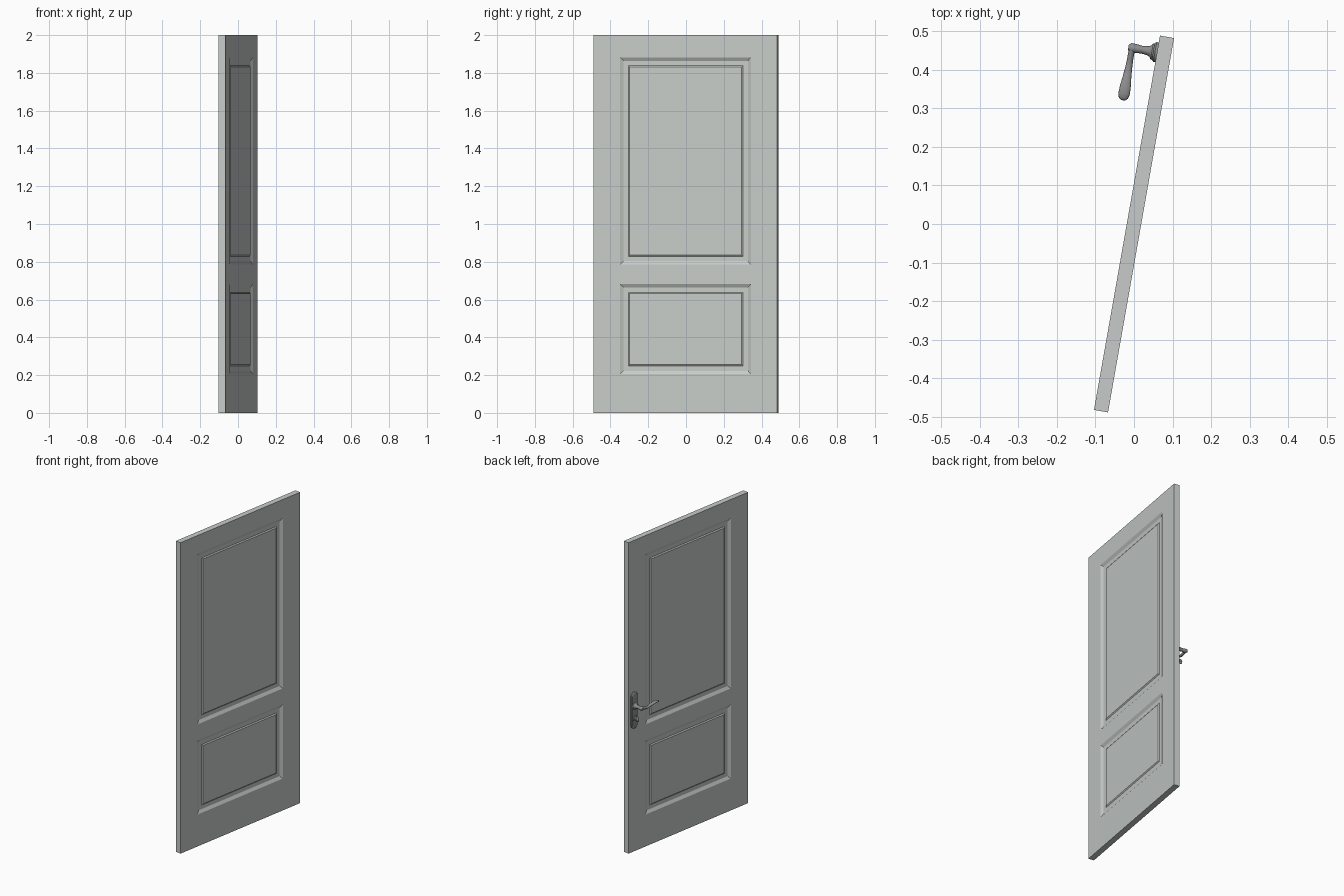
import bpy, bmesh, math
from mathutils import Matrix, Vector

if "Cube" in bpy.data.objects:
    bpy.data.objects.remove(bpy.data.objects["Cube"])

# Local frame: x runs along the door width, y points out of the handle side
ROT = Matrix.Rotation(math.radians(80), 4, 'Z')
HALF_W, HALF_T, HEIGHT = 0.493, 0.0185, 2.0
HU, HZ, KZ = 0.449, 0.94, 0.86          # handle position, lever and latch heights


def material(name, rgb):
    m = bpy.data.materials.new(name)
    m.diffuse_color = (*rgb, 1)
    m.use_nodes = True
    m.node_tree.nodes["Principled BSDF"].inputs["Base Color"].default_value = m.diffuse_color
    return m


PAINT = material("pale_grey_paint", (0.57, 0.60, 0.58))
METAL = material("grey_metal", (0.27, 0.27, 0.27))


def finish(name, bm, mat, smooth=None):
    bmesh.ops.remove_doubles(bm, verts=bm.verts, dist=1e-5)
    bmesh.ops.recalc_face_normals(bm, faces=bm.faces)
    me = bpy.data.meshes.new(name)
    bm.to_mesh(me)
    bm.free()
    me.materials.append(mat)
    ob = bpy.data.objects.new(name, me)
    ob.matrix_world = ROT
    bpy.context.collection.objects.link(ob)
    if smooth:
        bpy.ops.object.select_all(action='DESELECT')
        ob.select_set(True)
        bpy.context.view_layer.objects.active = ob
        bpy.ops.object.shade_smooth_by_angle(angle=math.radians(smooth))
    return ob


def loft(name, rings, mat, smooth=40):
    """Skin closed rings of points and cap both ends."""
    bm = bmesh.new()
    vs = [[bm.verts.new(p) for p in r] for r in rings]
    n = len(vs[0])
    for a, b in zip(vs, vs[1:]):
        for i in range(n):
            j = (i + 1) % n
            bm.faces.new((a[i], a[j], b[j], b[i]))
    bm.faces.new(vs[0])
    bm.faces.new(vs[-1])
    return finish(name, bm, mat, smooth)


def ring_y(x, y, z, rx, rz, n=24):
    return [(x + rx * math.cos(2 * math.pi * i / n), y,
             z + rz * math.sin(2 * math.pi * i / n)) for i in range(n)]


# Door leaf: gridded faces on both sides, panels moulded by insets
US = [-HALF_W, -0.352, 0.352, HALF_W]
ZS = [0, 0.205, 0.682, 0.785, 1.882, HEIGHT]
bm = bmesh.new()
panels = []
for side in (-1, 1):
    g = [[bm.verts.new((u, side * HALF_T, z)) for z in ZS] for u in US]
    for i in range(3):
        for j in range(5):
            q = [g[i][j], g[i + 1][j], g[i + 1][j + 1], g[i][j + 1]]
            f = bm.faces.new(q if side < 0 else q[::-1])
            if i == 1 and j in (1, 3):
                panels.append(f)
bm.normal_update()
bmesh.ops.bridge_loops(bm, edges=[e for e in bm.edges if e.is_boundary])
bm.normal_update()
for thick, depth in ((0.018, -0.010), (0.026, 0.0), (0.007, 0.005)):
    bmesh.ops.inset_individual(bm, faces=panels, thickness=thick, depth=depth,
                               use_even_offset=True)
    bm.normal_update()
finish("door_leaf", bm, PAINT)


# Handle backplate: capsule outline with a softened front rim
def capsule(y, r, n=12):
    pts = []
    for k, c in ((0, 0.91 + 0.09), (1, 0.91 - 0.09)):
        for i in range(n + 1):
            a = math.pi * (k + i / n)
            pts.append((HU + r * math.cos(a), y, c + r * math.sin(a)))
    return pts


loft("backplate", [capsule(HALF_T - 0.002, 0.026), capsule(0.024, 0.026),
                   capsule(0.028, 0.022), capsule(0.029, 0.018)], METAL, 30)

# Lever neck: turned collar tapering to a thinner stem
NECK = [(0.027, 0.022), (0.032, 0.021), (0.036, 0.015), (0.042, 0.012),
        (0.060, 0.010), (0.076, 0.012), (0.088, 0.012), (0.094, 0.007)]
loft("lever_neck", [ring_y(HU, y, HZ, r, r) for y, r in NECK], METAL)

# Lever: (distance, height, half width, half thickness) with a gentle wave
LEVER = [(-0.012, 0.001, 0.004, 0.005), (-0.006, 0.001, 0.008, 0.010),
         (0.010, 0.000, 0.008, 0.010), (0.030, -0.005, 0.008, 0.008),
         (0.050, -0.006, 0.009, 0.007), (0.075, 0.001, 0.011, 0.006),
         (0.100, 0.008, 0.014, 0.006), (0.120, 0.009, 0.015, 0.005),
         (0.132, 0.007, 0.012, 0.005), (0.138, 0.005, 0.005, 0.003)]
rings = []
for d, h, w, t in LEVER:
    rings.append([(HU - d, 0.084 + w * math.cos(math.pi * i / 10),
                   HZ + h + t * math.sin(math.pi * i / 10)) for i in range(20)])
loft("lever", rings, METAL, 60)

# Latch turn below the lever: round base, stem and flattened oval grip
BASE = [(0.027, 0.017), (0.033, 0.016), (0.036, 0.010), (0.044, 0.007)]
loft("latch_base", [ring_y(HU, y, KZ, r, r) for y, r in BASE], METAL)
bm = bmesh.new()
bmesh.ops.create_uvsphere(bm, u_segments=20, v_segments=12, radius=1,
                          matrix=Matrix.Translation((HU, 0.050, KZ))
                          @ Matrix.Diagonal((0.007, 0.011, 0.016, 1)))
finish("latch_turn", bm, METAL, 60)
